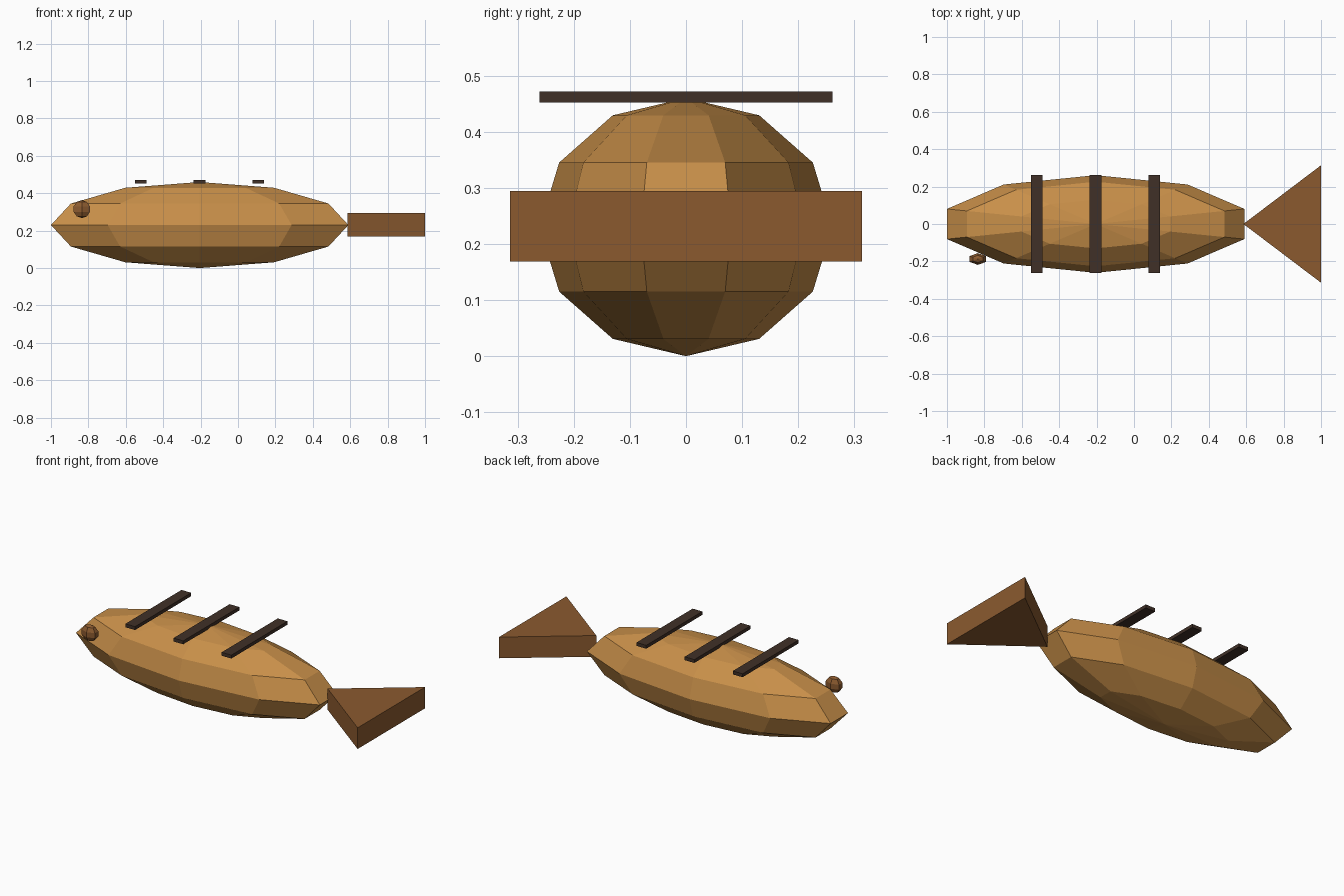
import bpy, bmesh
from mathutils import Matrix, Vector

if "Cube" in bpy.data.objects:
    bpy.data.objects.remove(bpy.data.objects["Cube"])


def mat(name, rgb):
    def lin(c):
        c /= 255
        return c / 12.92 if c <= 0.04045 else ((c + 0.055) / 1.055) ** 2.4
    m = bpy.data.materials.new(name)
    m.diffuse_color = (*[lin(c) for c in rgb], 1)
    m.use_nodes = True
    m.node_tree.nodes["Principled BSDF"].inputs["Base Color"].default_value = m.diffuse_color
    return m


TAN = mat("tan", (200, 143, 73))
BROWN = mat("brown", (139, 90, 47))
DARK = mat("dark_brown", (64, 48, 39))


def finish(name, bm, material):
    bmesh.ops.recalc_face_normals(bm, faces=bm.faces)
    me = bpy.data.meshes.new(name)
    bm.to_mesh(me)
    bm.free()
    me.materials.append(material)
    ob = bpy.data.objects.new(name, me)
    bpy.context.collection.objects.link(ob)
    return ob


def ellipsoid(name, loc, radii, segs, rings, material):
    bm = bmesh.new()
    bmesh.ops.create_uvsphere(bm, u_segments=segs, v_segments=rings, radius=1)
    bmesh.ops.transform(bm, verts=bm.verts,
                        matrix=Matrix.Translation(loc) @ Matrix.Diagonal((*radii, 1)))
    return finish(name, bm, material)


def box(name, loc, size, material):
    bm = bmesh.new()
    bmesh.ops.create_cube(bm, size=1)
    bmesh.ops.transform(bm, verts=bm.verts,
                        matrix=Matrix.Translation(loc) @ Matrix.Diagonal((*size, 1)))
    return finish(name, bm, material)


# Low-poly body
ellipsoid("body", (-0.205, 0, 0.23), (0.836, 0.261, 0.23), 10, 6, TAN)

# Single flattened eye on the front side
ellipsoid("eye", (-0.835, -0.187, 0.315), (0.053, 0.033, 0.048), 6, 5, BROWN)

# Triangular tail fin
bm = bmesh.new()
face = bm.faces.new([bm.verts.new(p) for p in
                     ((0.585, 0, 0.169), (1, -0.314, 0.169), (1, 0.314, 0.169))])
ext = bmesh.ops.extrude_face_region(bm, geom=[face], use_keep_orig=True)
bmesh.ops.translate(bm, vec=Vector((0, 0, 0.125)),
                    verts=[v for v in ext["geom"] if isinstance(v, bmesh.types.BMVert)])
finish("tail_fin", bm, BROWN)

# Slats across the back
for i, x in enumerate((-0.52, -0.206, 0.108)):
    box(f"back_slat_{i + 1}", (x, 0, 0.462), (0.063, 0.523, 0.02), DARK)
